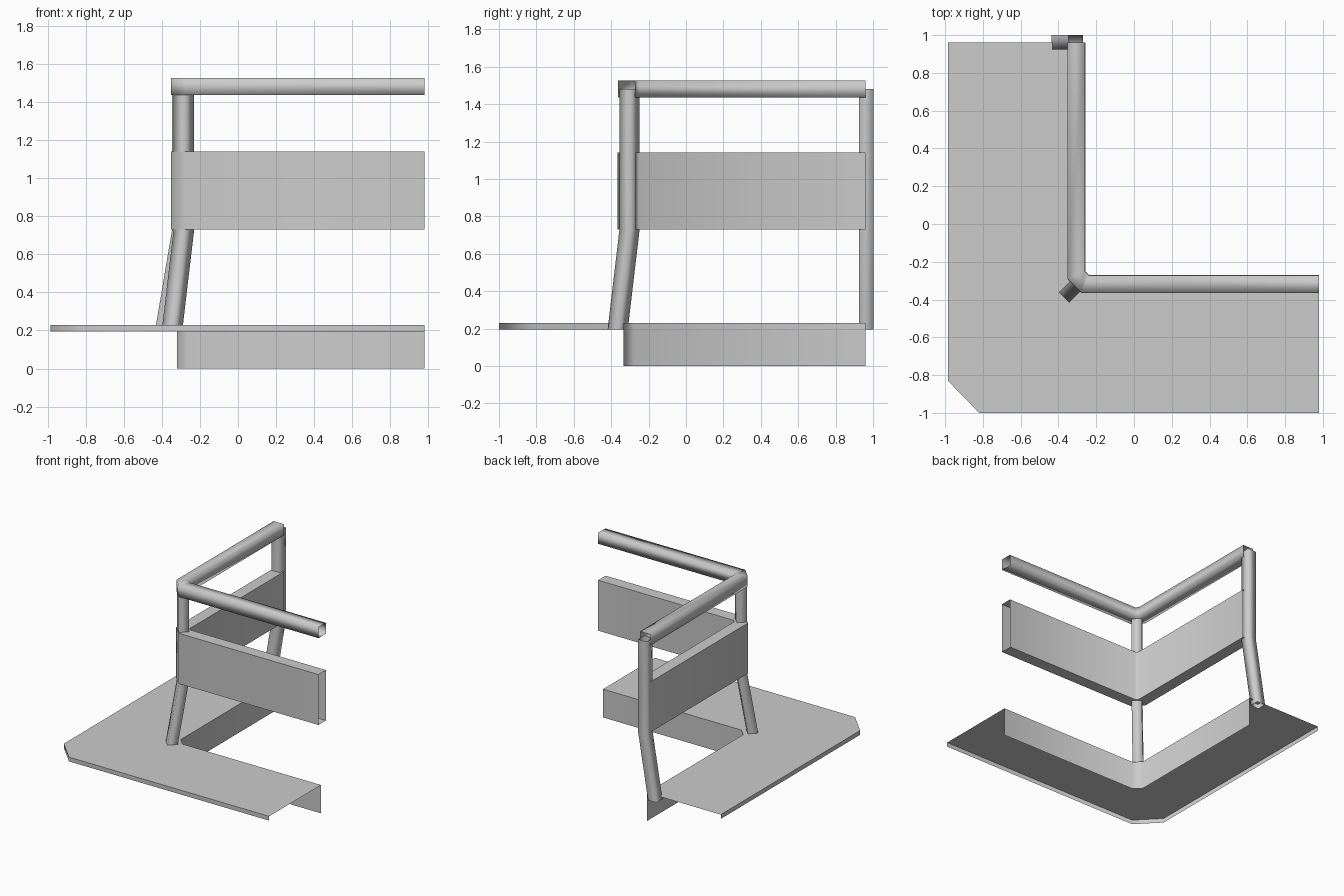
import bpy
import bmesh
import math
from mathutils import Vector

cube = bpy.data.objects.get("Cube")
if cube:
    bpy.data.objects.remove(cube, do_unlink=True)

steel = bpy.data.materials.new("light_grey_steel")
steel.use_nodes = True
colour = (0.6, 0.6, 0.6, 1)
steel.diffuse_color = colour
steel.node_tree.nodes["Principled BSDF"].inputs["Base Color"].default_value = colour


def loft(name, rows, closed, angle):
    """Skin neighbouring rows of points; ends stay open."""
    bm = bmesh.new()
    grid = [[bm.verts.new(p) for p in row] for row in rows]
    pairs = list(zip(grid, grid[1:]))
    if closed:
        pairs.append((grid[-1], grid[0]))
    for a, b in pairs:
        for j in range(len(a) - 1):
            bm.faces.new((a[j], b[j], b[j + 1], a[j + 1]))
    mesh = bpy.data.meshes.new(name)
    bm.to_mesh(mesh)
    bm.free()
    mesh.materials.append(steel)
    obj = bpy.data.objects.new(name, mesh)
    bpy.context.collection.objects.link(obj)
    bpy.ops.object.select_all(action="DESELECT")
    obj.select_set(True)
    bpy.context.view_layer.objects.active = obj
    if angle is None:
        bpy.ops.object.shade_smooth()
    else:
        bpy.ops.object.shade_smooth_by_angle(angle=math.radians(angle))
    return obj


def bend(offset, z):
    """Corner path with a clipped bend, moved outward by offset."""
    x, y = -0.305 - offset, -0.318 - offset
    clip = 0.047 + offset * (1 - math.tan(math.pi / 8))
    return [(0.98, y, z), (x + clip, y, z), (x, y + clip, z), (x, 0.96, z)]


def bent_box(name, half, low, high, angle):
    rows = [bend(half, low), bend(half, high), bend(-half, high), bend(-half, low)]
    return loft(name, rows, True, angle)


def post(name, x, y, turn, lean):
    """Square tube, upright above the knee and leaning below it."""
    foot = Vector((x, y, 0.195)) + Vector(lean).to_3d()
    spine = [foot, Vector((x, y, 0.73)), Vector((x, y, 1.48))]
    rows = []
    for k in range(4):
        a = turn + math.pi / 4 + k * math.pi / 2
        corner = Vector((math.cos(a), math.sin(a), 0)) * 0.054
        rows.append([p + corner for p in spine])
    return loft(name, rows, True, None)


# Deck sheet with outer lip and inner riser
def outer(z):
    return [(0.98, -1, z), (-0.82, -1, z), (-0.985, -0.83, z), (-0.985, 0.96, z)]


loft("deck_and_riser",
     [outer(0.195), outer(0.23), bend(0.016, 0.23), bend(0.016, 0)], False, 50)

# Barrier beam and handrail
bent_box("barrier_beam", 0.048, 0.73, 1.14, 50)
bent_box("handrail", 0.046, 1.435, 1.525, None)

# Posts
post("corner_post", -0.284, -0.302, math.pi / 4, (-0.063, -0.063))
post("end_post", -0.308, 0.963, 0, (-0.09, 0))
